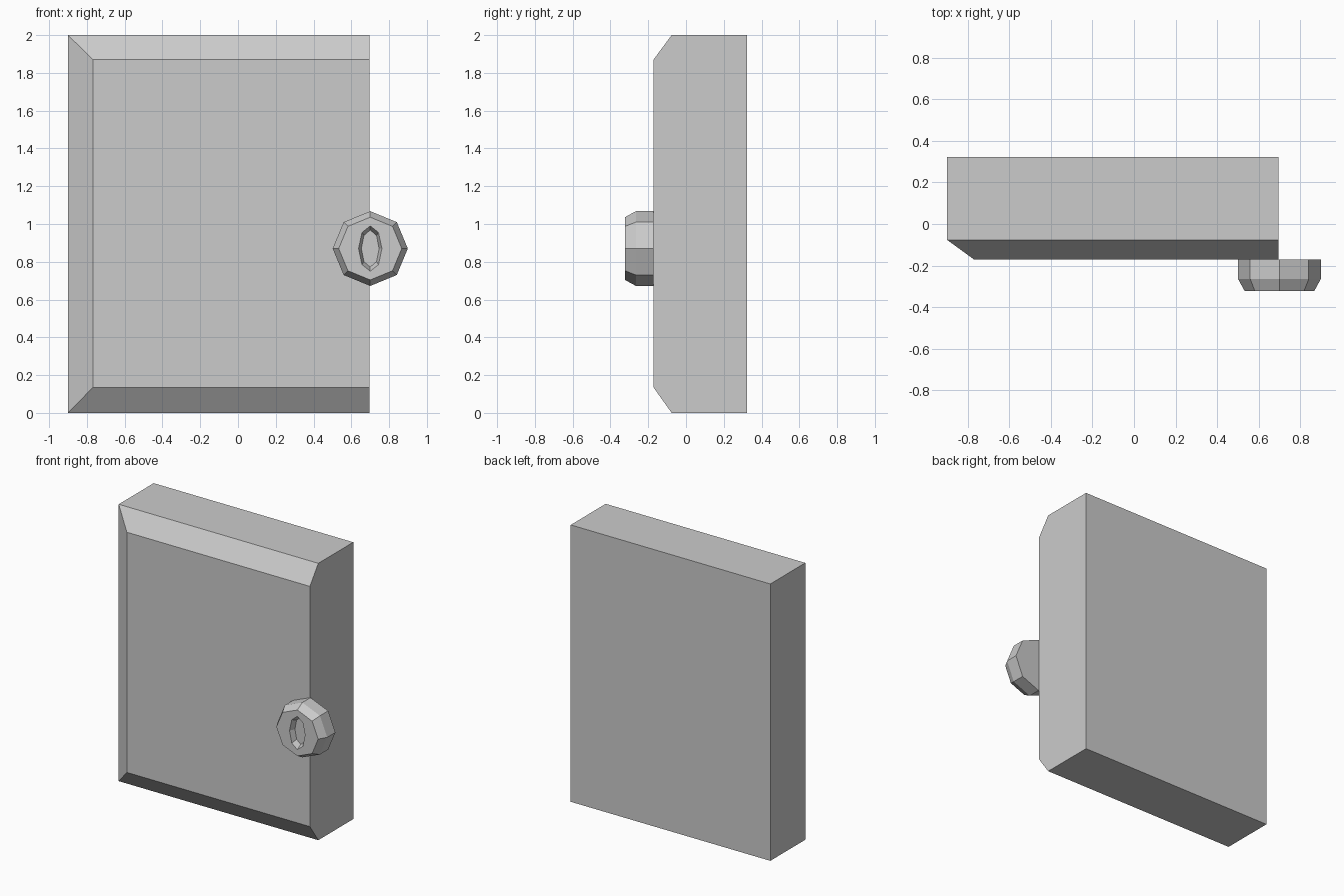
import bpy, bmesh
from math import sin, cos, pi

if "Cube" in bpy.data.objects:
    bpy.data.objects.remove(bpy.data.objects["Cube"])


def loft(name, rings):
    """Skin a stack of equal-sided rings and cap both ends."""
    bm = bmesh.new()
    loops = [[bm.verts.new(p) for p in ring] for ring in rings]
    n = len(loops[0])
    for a, b in zip(loops, loops[1:]):
        for i in range(n):
            j = (i + 1) % n
            bm.faces.new((a[i], a[j], b[j], b[i]))
    bm.faces.new(loops[0])
    bm.faces.new(loops[-1])
    bmesh.ops.recalc_face_normals(bm, faces=bm.faces)
    mesh = bpy.data.meshes.new(name)
    bm.to_mesh(mesh)
    bm.free()
    obj = bpy.data.objects.new(name, mesh)
    bpy.context.collection.objects.link(obj)
    return obj


def rect(y, x0, x1, z0, z1):
    return [(x0, y, z0), (x1, y, z0), (x1, y, z1), (x0, y, z1)]


def octagon(y, rx, rz, cx=0.7, cz=0.87):
    return [(cx + rx * cos(i * pi / 4), y, cz + rz * sin(i * pi / 4))
            for i in range(8)]


# Door slab, front chamfered on three sides
loft("door_panel", [
    rect(0.323, -0.9, 0.695, 0, 2),
    rect(-0.076, -0.9, 0.695, 0, 2),
    rect(-0.172, -0.768, 0.695, 0.135, 1.87),
])

# Eight-sided lock knob with a recessed oval keyhole
loft("lock_knob", [
    octagon(-0.172, 0.199, 0.198),
    octagon(-0.265, 0.199, 0.198),
    octagon(-0.323, 0.167, 0.166),
    octagon(-0.323, 0.062, 0.12),
    octagon(-0.283, 0.047, 0.098),
])
